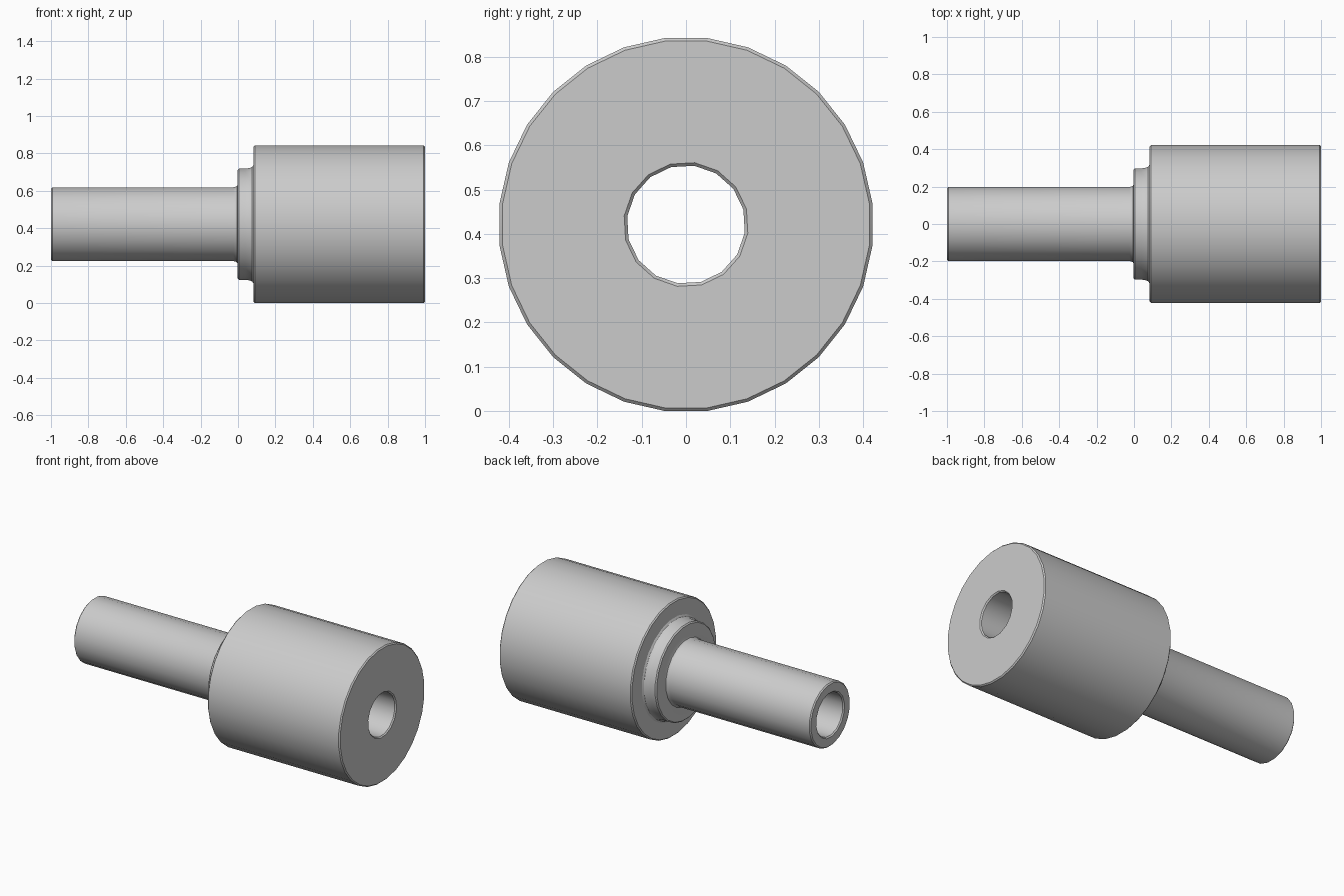
import bpy, bmesh
from math import sin, cos, pi, radians

if "Cube" in bpy.data.objects:
    bpy.data.objects.remove(bpy.data.objects["Cube"])

BODY_R, BODY_SIDES = 0.424, 28
AXIS_Z = BODY_R * cos(pi / BODY_SIDES)   # flat facet rests on the ground

# Turned sections as (sides, first angle, [(x, radius), ...])
bore = (16, radians(8), [(1, .141), (.993, .134), (-.993, .134), (-1, .141)])
shaft = (20, pi / 20, [(-1, .193), (-.993, .2), (-.024, .2), (-.012, .203),
                       (-.005, .208), (-.002, .216)])
collar = (24, pi / 24, [(-.002, .293), (.005, .3), (.04, .3), (.062, .303),
                        (.076, .309), (.083, .32)])
body = (BODY_SIDES, pi / BODY_SIDES, [(.083, .417), (.09, BODY_R),
                                      (.993, BODY_R), (1, .417)])

bm = bmesh.new()


def ring(x, r, sides, phase):
    """Closed loop of vertices around the x axis."""
    angles = [phase + 2 * pi * i / sides for i in range(sides)]
    return [bm.verts.new((x, r * sin(a), AXIS_Z + r * cos(a))) for a in angles]


def loop_edges(loop):
    return [bm.edges.get((a, b)) for a, b in zip(loop, loop[1:] + loop[:1])]


# Lathe walls of every section
ends = []
for sides, phase, profile in (bore, shaft, collar, body):
    rings = [ring(x, r, sides, phase) for x, r in profile]
    for low, high in zip(rings, rings[1:]):
        for i in range(sides):
            j = (i + 1) % sides
            bm.faces.new((low[i], low[j], high[j], high[i]))
    ends.append((rings[0], rings[-1]))

# Flat annular faces joining the end of each section to the start of the next
for i, (first, last) in enumerate(ends):
    start = ends[(i + 1) % len(ends)][0]
    bmesh.ops.triangle_fill(bm, use_beauty=True,
                            edges=loop_edges(last) + loop_edges(start))

bmesh.ops.recalc_face_normals(bm, faces=bm.faces)
mesh = bpy.data.meshes.new("stepped_bushing")
bm.to_mesh(mesh)
bm.free()

# Plain grey metal
grey = bpy.data.materials.new("plain_grey")
grey.use_nodes = True
colour = (.6, .6, .6, 1)
grey.diffuse_color = colour
grey.node_tree.nodes["Principled BSDF"].inputs["Base Color"].default_value = colour
mesh.materials.append(grey)

bushing = bpy.data.objects.new("stepped_bushing", mesh)
bpy.context.collection.objects.link(bushing)
bpy.ops.object.select_all(action='DESELECT')
bushing.select_set(True)
bpy.context.view_layer.objects.active = bushing
bpy.ops.object.shade_smooth_by_angle(angle=radians(30))
